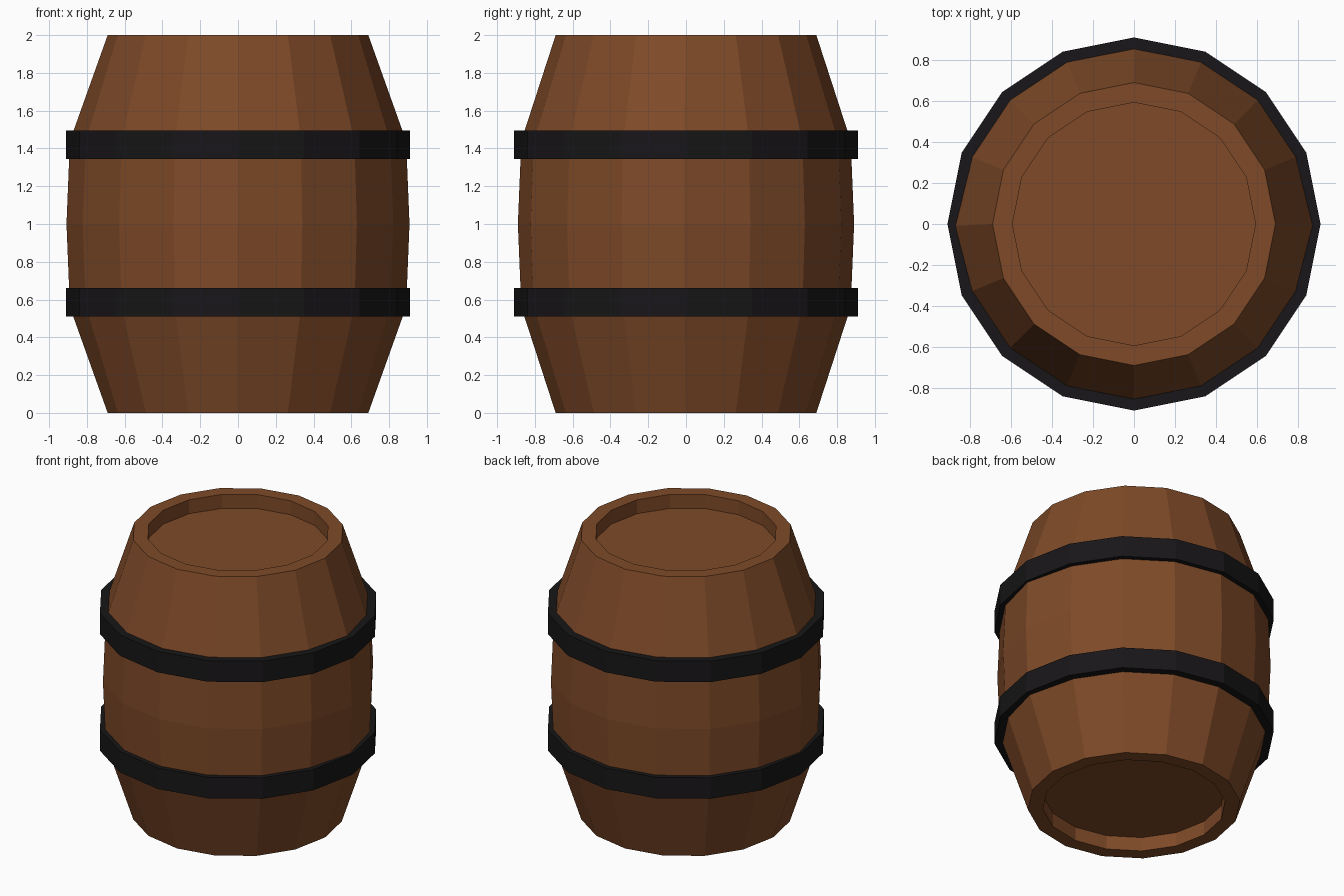
import bpy, bmesh, math

if "Cube" in bpy.data.objects:
    bpy.data.objects.remove(bpy.data.objects["Cube"])

SIDES = 16


def material(name, rgb):
    m = bpy.data.materials.new(name)
    m.diffuse_color = (*rgb, 1)
    m.use_nodes = True
    m.node_tree.nodes["Principled BSDF"].inputs["Base Color"].default_value = m.diffuse_color
    return m


def lathe(name, profile, mat, closed, nudge=None):
    """Turn an (radius, z) profile into a 16-sided flat-faced solid."""
    bm = bmesh.new()
    rings = []
    for r, z in profile:
        ring = []
        for i in range(SIDES):
            a = math.tau * i / SIDES
            x, y = r * math.cos(a), r * math.sin(a)
            if nudge and i % (SIDES // 2) == 0 and r > 0.8:
                x += math.copysign(nudge, x)
                y -= 0.01
            ring.append(bm.verts.new((x, y, z)))
        rings.append(ring)
    pairs = list(zip(rings, rings[1:]))
    if closed:
        pairs.append((rings[-1], rings[0]))
    else:
        bm.faces.new(rings[0])
        bm.faces.new(rings[-1])
    for a, b in pairs:
        for i in range(SIDES):
            j = (i + 1) % SIDES
            bm.faces.new((a[i], a[j], b[j], b[i]))
    bmesh.ops.recalc_face_normals(bm, faces=bm.faces[:])
    mesh = bpy.data.meshes.new(name)
    bm.to_mesh(mesh)
    bm.free()
    mesh.materials.append(mat)
    ob = bpy.data.objects.new(name, mesh)
    bpy.context.collection.objects.link(ob)
    return ob


wood = material("wood", (0.21, 0.068, 0.021))
iron = material("iron", (0.009, 0.008, 0.009))

# Barrel body with recessed heads at both ends; side staves bulge slightly
half = [(0.89, 1.0), (0.872, 1.44), (0.69, 2.0), (0.593, 2.0), (0.593, 1.9)]
lower = [(r, 2 - z) for r, z in reversed(half[1:])]
lathe("barrel_body", lower + half, wood, closed=False, nudge=0.018)

# Iron hoops
for name, z in (("lower_hoop", 0.51), ("upper_hoop", 1.345)):
    lathe(name, [(0.84, z), (0.91, z), (0.91, z + 0.15), (0.84, z + 0.15)],
          iron, closed=True)
